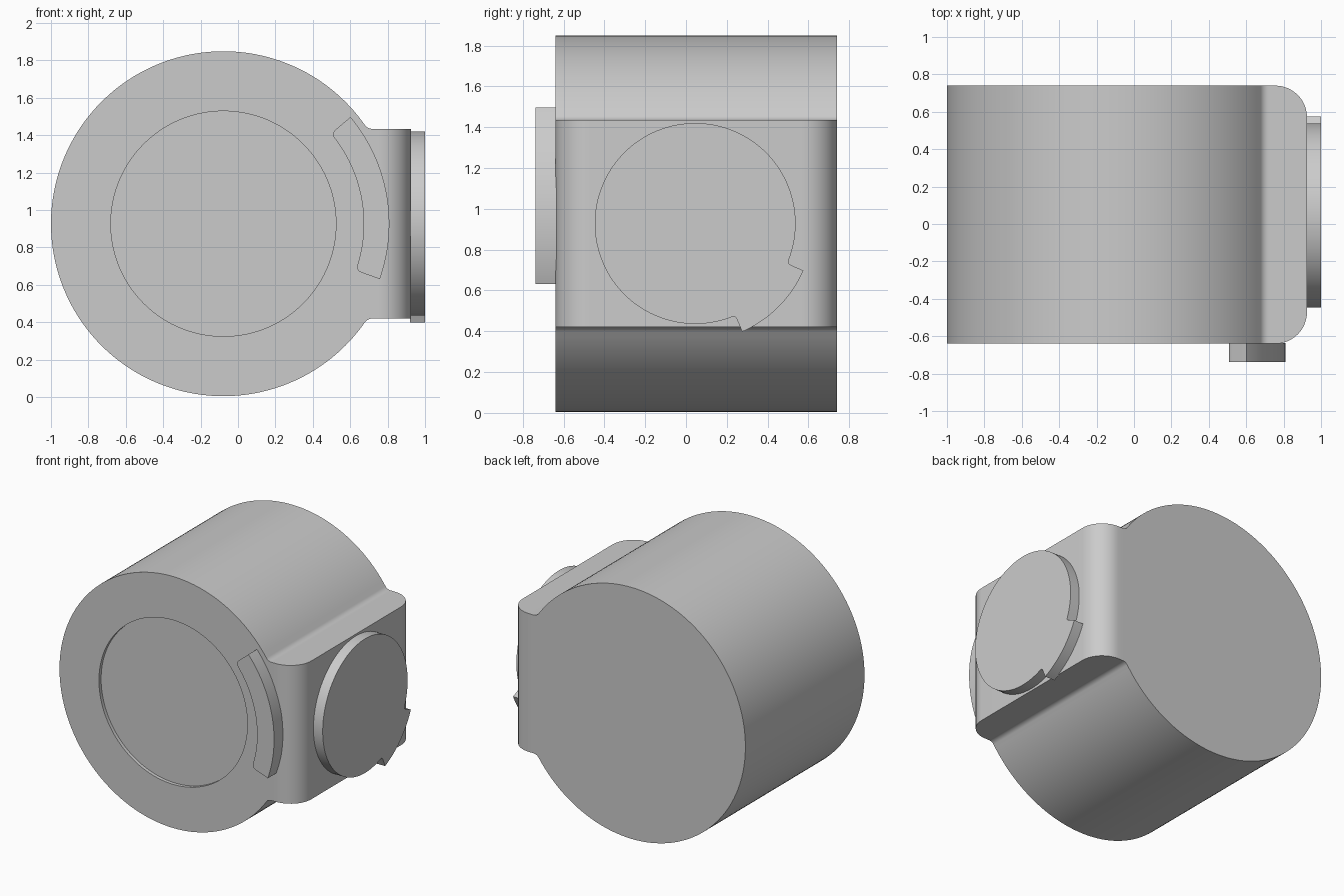
import bpy, bmesh
from math import cos, sin, radians, degrees, asin, sqrt
from mathutils import Vector

cube = bpy.data.objects.get("Cube")
if cube:
    bpy.data.objects.remove(cube, do_unlink=True)

grey = bpy.data.materials.new("light_grey")
grey.use_nodes = True
grey.diffuse_color = (0.6, 0.6, 0.6, 1)
grey.node_tree.nodes["Principled BSDF"].inputs["Base Color"].default_value = (0.6, 0.6, 0.6, 1)


def polar(c, r, a):
    return Vector((c[0] + r * cos(radians(a)), c[1] + r * sin(radians(a))))


def arc(c, r, a0, a1, n):
    return [polar(c, r, a0 + (a1 - a0) * i / n) for i in range(n + 1)]


def corner(a, b, c, n=5):
    """Soft corner from a to c, pulled towards b."""
    ts = [i / n for i in range(n + 1)]
    return [a * (1 - t) ** 2 + b * 2 * t * (1 - t) + c * t * t for t in ts]


def prism(name, pts, axis, lo, hi, edge_rule=None, radius=0):
    """Extrude an outline along x or y, optionally rounding chosen edges."""
    bm = bmesh.new()

    def place(p, t):
        return (t, p[0], p[1]) if axis == "x" else (p[0], t, p[1])
    face = bm.faces.new([bm.verts.new(place(p, lo)) for p in pts])
    ext = bmesh.ops.extrude_face_region(bm, geom=[face])
    shift = Vector(place((0, 0), hi - lo))
    bmesh.ops.translate(bm, vec=shift, verts=[v for v in ext["geom"] if isinstance(v, bmesh.types.BMVert)])
    bmesh.ops.remove_doubles(bm, verts=bm.verts, dist=0.0001)
    if edge_rule:
        edges = [e for e in bm.edges if edge_rule(e)]
        bmesh.ops.bevel(bm, geom=edges, offset=radius, segments=12, profile=0.5, affect="EDGES")
    bmesh.ops.recalc_face_normals(bm, faces=bm.faces)
    me = bpy.data.meshes.new(name)
    bm.to_mesh(me)
    bm.free()
    me.materials.append(grey)
    ob = bpy.data.objects.new(name, me)
    bpy.context.collection.objects.link(ob)
    return ob


def smooth(ob):
    bpy.ops.object.select_all(action="DESELECT")
    ob.select_set(True)
    bpy.context.view_layer.objects.active = ob
    bpy.ops.object.shade_smooth_by_angle(angle=radians(30))


C = (-0.078, 0.927)          # drum centre in x, z
R, HALF, SIDE, FIL = 0.922, 0.507, 0.925, 0.05
FRONT, BACK = -0.64, 0.74

# Drum and side block as one outline, with small fillets where they meet
a = degrees(asin((HALF + FIL) / (R + FIL)))
fx = C[0] + sqrt((R + FIL) ** 2 - (HALF + FIL) ** 2)
top, bottom = C[1] + HALF, C[1] - HALF
outline = arc(C, R, a, 360 - a, 144)
outline += arc((fx, bottom - FIL), FIL, 180 - a, 90, 8)
outline += [(SIDE, bottom), (SIDE, top)]
outline += arc((fx, top + FIL), FIL, 270, 180 + a, 8)
body = prism("body", outline, "y", FRONT, BACK,
             lambda e: all(v.co.x > SIDE - 0.001 for v in e.verts)
             and abs(e.verts[0].co.z - e.verts[1].co.z) > HALF, 0.17)

# Shallow round recess in the front face
cutter = prism("recess_cutter", arc(C, 0.602, 0, 357.5, 143), "y", FRONT - 0.1, FRONT + 0.025)
mod = body.modifiers.new("recess", "BOOLEAN")
mod.object, mod.operation, mod.solver = cutter, "DIFFERENCE", "EXACT"
bpy.context.view_layer.objects.active = body
bpy.ops.object.modifier_apply(modifier="recess")
bpy.data.objects.remove(cutter, do_unlink=True)
smooth(body)

# Raised curved rib on the front, inner corners softened
RO, RI, A0, A1, S = 0.887, 0.75, -19.5, 40, 0.035
da = degrees(S / RI)
rib = arc(C, RO, A0, A1, 40)
rib += corner(polar(C, RI + S, A1), polar(C, RI, A1), polar(C, RI, A1 - da))
rib += arc(C, RI, A1 - da, A0 + da, 40)[1:-1]
rib += corner(polar(C, RI, A0 + da), polar(C, RI, A0), polar(C, RI + S, A0))
smooth(prism("front_rib", rib, "y", FRONT - 0.098, FRONT + 0.005))

# Side disc with a raised tab on its rim
D, RD, RT, T0, T1, S = (0.045, 0.928), 0.492, 0.578, -66.5, -23.5, 0.02
da = degrees(S / RD)
disc = arc(D, RT, T0, T1, 24)
disc += corner(polar(D, RD + S, T1), polar(D, RD, T1), polar(D, RD, T1 + da))
disc += arc(D, RD, T1 + da, 360 + T0 - da, 110)[1:-1]
disc += corner(polar(D, RD, T0 - da), polar(D, RD, T0), polar(D, RD + S, T0))
smooth(prism("side_disc", disc, "x", SIDE - 0.005, 1.0))
